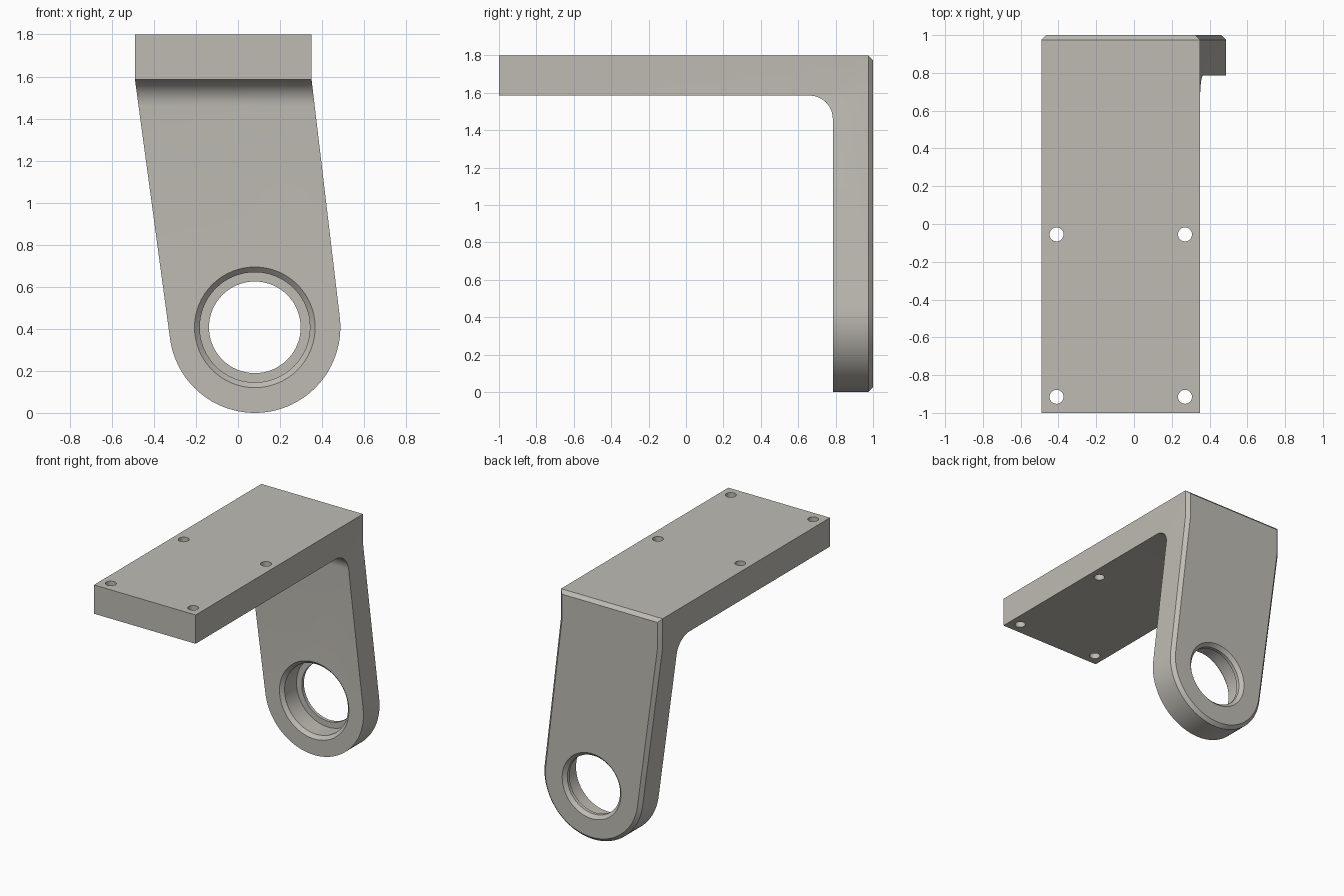
import bpy, bmesh, math
from mathutils import Vector

if "Cube" in bpy.data.objects:
    bpy.data.objects.remove(bpy.data.objects["Cube"])

TOP, PLATE_Z, LEG_Y, CH = 1.8, 1.585, 0.785, 0.025
EYE = Vector((0.08, 0.407))     # x, z of the bearing eye
EYE_R = 0.407

mat = bpy.data.materials.new("warm_grey")
mat.diffuse_color = (0.52, 0.50, 0.455, 1)
mat.use_nodes = True
mat.node_tree.nodes["Principled BSDF"].inputs["Base Color"].default_value = mat.diffuse_color


def loft(name, rings):
    """Closed solid through rings of equal point count."""
    bm = bmesh.new()
    loops = [[bm.verts.new(p) for p in r] for r in rings]
    for a, b in zip(loops, loops[1:]):
        for i in range(len(a)):
            j = (i + 1) % len(a)
            bm.faces.new((a[i], a[j], b[j], b[i]))
    bm.faces.new(loops[0])
    bm.faces.new(loops[-1])
    bmesh.ops.recalc_face_normals(bm, faces=bm.faces)
    me = bpy.data.meshes.new(name)
    bm.to_mesh(me)
    bm.free()
    me.materials.append(mat)
    ob = bpy.data.objects.new(name, me)
    bpy.context.collection.objects.link(ob)
    return ob


def combine(ob, tool, operation):
    bpy.context.view_layer.objects.active = ob
    mod = ob.modifiers.new("cut", 'BOOLEAN')
    mod.operation, mod.object, mod.solver = operation, tool, 'EXACT'
    bpy.ops.object.modifier_apply(modifier=mod.name)
    bpy.data.objects.remove(tool)


def tangent_angle(p, r, side):
    """Angle on the eye circle where a line from p touches it."""
    d = Vector(p) - EYE
    return math.atan2(d.y, d.x) + side * math.acos(r / d.length)


def outline(y, d):
    """Front outline, inset by d: square top, tapered sides, round eye."""
    left, right, r = -0.49 + d, 0.35 - d, EYE_R - d
    a0 = tangent_angle((right, PLATE_Z), r, -1)
    a1 = tangent_angle((left, PLATE_Z), r, 1) - 2 * math.pi
    pts = [(left, PLATE_Z), (left, TOP - d), (right, TOP - d), (right, PLATE_Z)]
    n = 48
    for i in range(n + 1):
        a = a0 + (a1 - a0) * i / n
        pts.append((EYE.x + r * math.cos(a), EYE.y + r * math.sin(a)))
    return [(x, y, z) for x, z in pts]


def circle(cx, cy, r, n):
    return [(cx + r * math.cos(2 * math.pi * i / n),
             cy + r * math.sin(2 * math.pi * i / n)) for i in range(n)]


# Bracket: chamfered front outline intersected with the L side profile
bracket = loft("bracket", [outline(-1, 0), outline(1 - CH, 0), outline(1, CH)])
R = 0.125
side = [(-1, PLATE_Z), (-1, 2), (1.2, 2), (1.2, -0.2), (LEG_Y, -0.2)]
for i in range(13):             # inner corner fillet
    a = math.pi / 2 * i / 12
    side.append((LEG_Y - R + R * math.cos(a), PLATE_Z - R + R * math.sin(a)))
side[0] = (-1.2, PLATE_Z)
side[1] = (-1.2, 2)
combine(bracket, loft("side_profile", [[(x, y, z) for y, z in side] for x in (-1, 1)]), 'INTERSECT')

# Stepped bearing bore with chamfered mouths
bore = [(LEG_Y - 0.02, 0.307), (LEG_Y + 0.025, 0.262), (0.95, 0.262), (0.95, 0.218),
        (1 - CH, 0.218), (1.02, 0.263)]
combine(bracket, loft("bore_cutter", [[(x, y, z) for x, z in circle(EYE.x, EYE.y, r, 64)]
                                      for y, r in bore]), 'DIFFERENCE')

# Four mounting holes through the plate
for hx in (-0.41, 0.27):
    for hy in (-0.055, -0.915):
        combine(bracket, loft("hole_cutter", [[(x, y, z) for x, y in circle(hx, hy, 0.037, 32)]
                                              for z in (1.4, 2.0)]), 'DIFFERENCE')

bpy.ops.object.select_all(action='DESELECT')
bracket.select_set(True)
bpy.context.view_layer.objects.active = bracket
bpy.ops.object.shade_smooth_by_angle(angle=math.radians(25))
